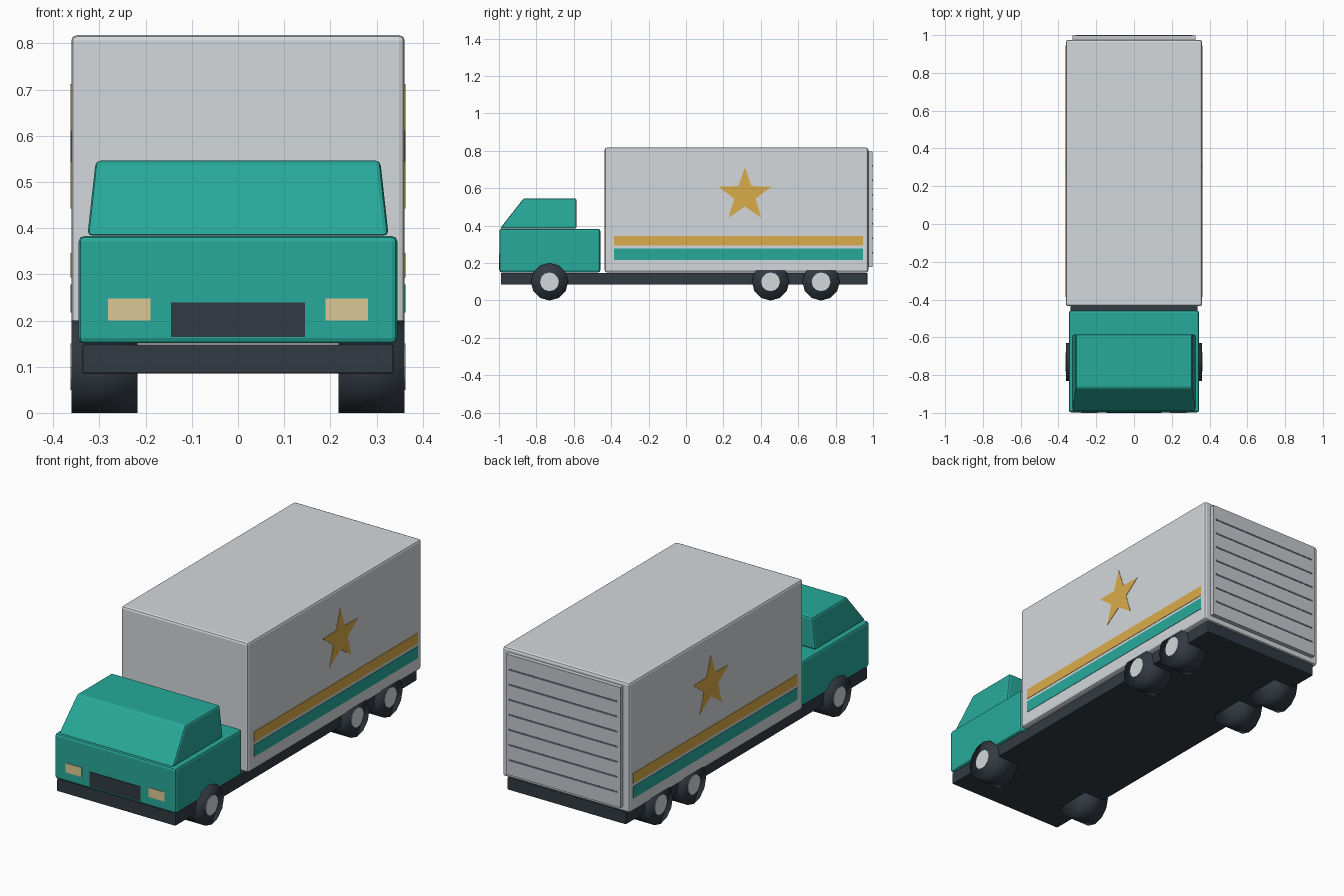
import bpy, bmesh, math
from mathutils import Matrix

cube = bpy.data.objects.get("Cube")
if cube:
    bpy.data.objects.remove(cube, do_unlink=True)


def material(name, *rgb):
    """Flat material from 0-255 display values, stored as linear."""
    lin = [((c / 255 + 0.055) / 1.055) ** 2.4 for c in rgb] + [1]
    m = bpy.data.materials.new(name)
    m.use_nodes = True
    m.diffuse_color = lin
    m.node_tree.nodes["Principled BSDF"].inputs["Base Color"].default_value = lin
    return m


TEAL = material("teal_paint", 40, 170, 155)
WHITE = material("pale_grey", 212, 216, 220)
DOOR = material("door_grey", 198, 200, 205)
GOLD = material("gold", 218, 172, 74)
DARK = material("dark_rubber", 50, 58, 66)
LAMP = material("lamp_cream", 220, 201, 150)
LINE = material("slat_blue_grey", 98, 117, 137)


def finish(name, bm, mat, bevel=0):
    bmesh.ops.recalc_face_normals(bm, faces=bm.faces)
    mesh = bpy.data.meshes.new(name)
    bm.to_mesh(mesh)
    bm.free()
    mesh.materials.append(mat)
    ob = bpy.data.objects.new(name, mesh)
    bpy.context.collection.objects.link(ob)
    if bevel:
        mod = ob.modifiers.new("Bevel", "BEVEL")
        mod.width, mod.segments, mod.limit_method = bevel, 2, "NONE"
    return ob


def prism(name, outline, x0, x1, mat, bevel=0, taper=None):
    """Extrude a (y, z) outline along x; taper narrows x at the top."""
    bm = bmesh.new()
    face = bm.faces.new([bm.verts.new((x0, y, z)) for y, z in outline])
    ext = bmesh.ops.extrude_face_region(bm, geom=[face])
    for v in ext["geom"]:
        if isinstance(v, bmesh.types.BMVert):
            v.co.x = x1
    if taper:
        top = max(z for y, z in outline)
        for v in bm.verts:
            if v.co.z > top - 0.001:
                v.co.x *= taper
    return finish(name, bm, mat, bevel)


def block(name, x0, x1, y0, y1, z0, z1, mat, bevel=0):
    outline = [(y0, z0), (y1, z0), (y1, z1), (y0, z1)]
    return prism(name, outline, x0, x1, mat, bevel)


def disc(name, x0, x1, y, radius, mat, smooth):
    bm = bmesh.new()
    place = Matrix.Translation(((x0 + x1) / 2, y, 0.1)) @ Matrix.Rotation(math.pi / 2, 4, "Y")
    bmesh.ops.create_cone(bm, cap_ends=True, segments=12, radius1=radius, radius2=radius,
                          depth=abs(x1 - x0), matrix=place)
    for f in bm.faces:
        f.smooth = smooth
    finish(name, bm, mat)


# Main bodies
block("chassis", -0.337, 0.337, -0.99, 0.97, 0.085, 0.148, DARK, 0.004)
block("cab_body", -0.345, 0.345, -0.997, -0.458, 0.15, 0.383, TEAL, 0.012)
prism("cab_roof", [(-0.995, 0.384), (-0.585, 0.384), (-0.585, 0.546), (-0.868, 0.546)],
      -0.326, 0.326, TEAL, 0.01, taper=0.945)
block("cargo_box", -0.361, 0.361, -0.435, 0.975, 0.15, 0.818, WHITE, 0.012)

# Roller door with slat lines
block("rear_door", -0.325, 0.325, 0.97, 0.998, 0.178, 0.797, DOOR)
for i in range(7):
    z = 0.255 + i * 0.0775
    block(f"door_line_{i + 1}", -0.31, 0.31, 0.995, 1.0, z - 0.004, z + 0.004, LINE)

# Grille
block("grille", -0.145, 0.145, -1.0, -0.994, 0.164, 0.239, DARK)

# Star outline on the cargo sides
star = []
for i in range(10):
    r, a = (0.06 if i % 2 else 0.149), i * math.pi / 5
    star.append((0.315 + r * math.sin(a), 0.563 + r * math.cos(a)))

for side, s in (("left", 1), ("right", -1)):
    # Headlight, stripes and star
    block(f"headlight_{side}", s * 0.19, s * 0.281, -1.0, -0.994, 0.2, 0.248, LAMP)
    block(f"gold_stripe_{side}", s * 0.358, s * 0.363, -0.386, 0.945, 0.293, 0.346, GOLD)
    block(f"teal_stripe_{side}", s * 0.358, s * 0.363, -0.386, 0.945, 0.217, 0.278, TEAL)
    prism(f"star_{side}", star, s * 0.358, s * 0.363, GOLD)
    # Wheels
    for axle, y in (("front", -0.73), ("middle", 0.452), ("rear", 0.722)):
        disc(f"{axle}_tyre_{side}", s * 0.218, s * 0.3608, y, 0.1, DARK, True)
        disc(f"{axle}_hub_{side}", s * 0.35, s * 0.363, y, 0.05, WHITE, False)
